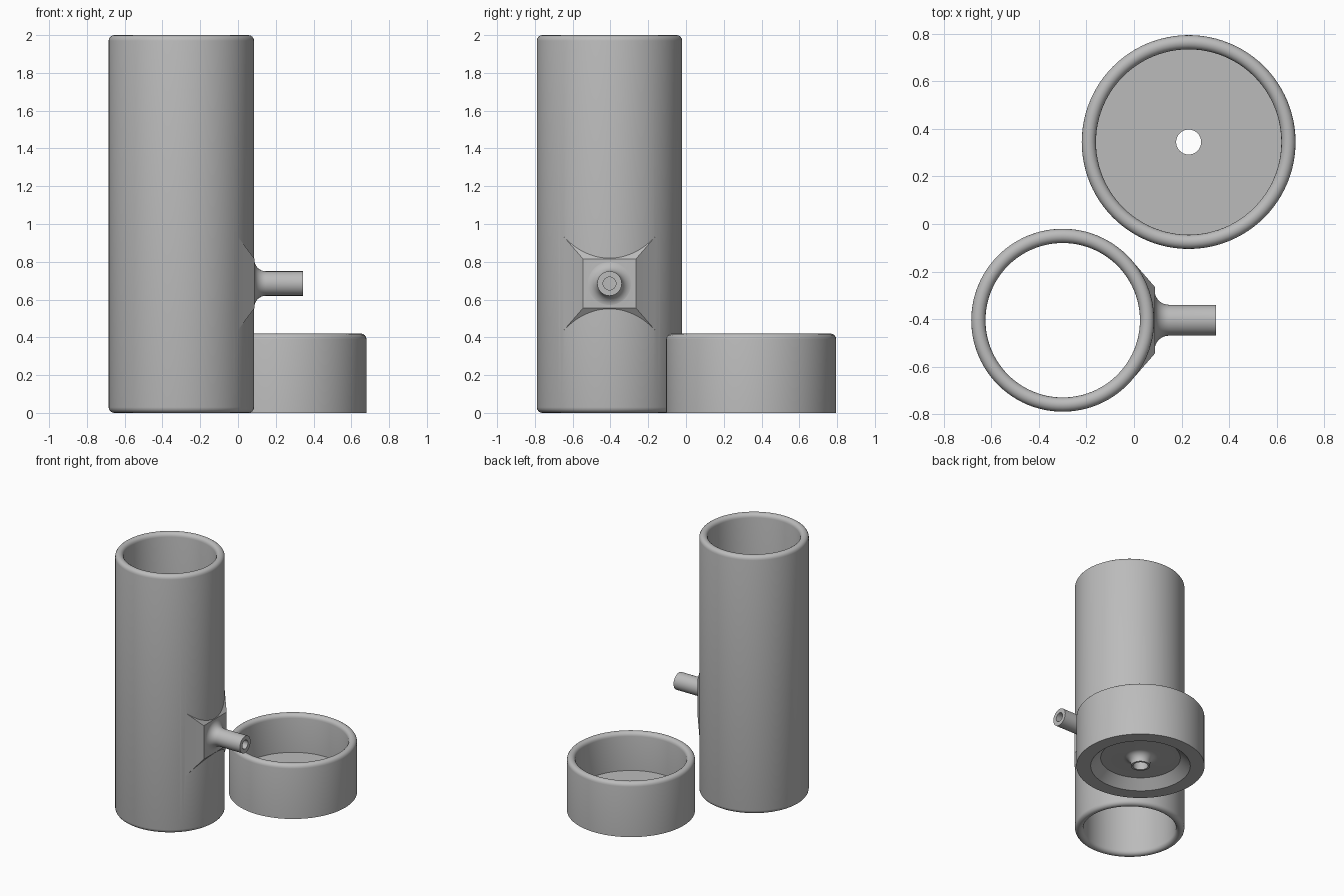
import bpy
import bmesh
from math import pi, sin, cos, radians
from mathutils import Matrix, Vector

if "Cube" in bpy.data.objects:
    bpy.data.objects.remove(bpy.data.objects["Cube"], do_unlink=True)

grey = bpy.data.materials.new("plain grey")
grey.use_nodes = True
colour = (0.5, 0.5, 0.5, 1)
grey.diffuse_color = colour
grey.node_tree.nodes["Principled BSDF"].inputs["Base Color"].default_value = colour


def add_object(name, bm):
    bmesh.ops.recalc_face_normals(bm, faces=bm.faces)
    mesh = bpy.data.meshes.new(name)
    bm.to_mesh(mesh)
    bm.free()
    mesh.materials.append(grey)
    obj = bpy.data.objects.new(name, mesh)
    bpy.context.collection.objects.link(obj)
    return obj


def arc(cx, cz, r, start, end, steps=8):
    """Points on an arc, angles in degrees."""
    angles = [radians(start + (end - start) * i / steps) for i in range(steps + 1)]
    return [(cx + r * cos(a), cz + r * sin(a)) for a in angles]


def lathe(name, profile, matrix, steps=96):
    """Revolve a closed (radius, height) profile about z, then place it."""
    bm = bmesh.new()
    verts = [bm.verts.new((r, 0, z)) for r, z in profile]
    edges = [bm.edges.new((verts[i - 1], verts[i])) for i in range(len(verts))]
    bmesh.ops.spin(bm, geom=verts + edges, cent=(0, 0, 0), axis=(0, 0, 1),
                   angle=2 * pi, steps=steps, use_merge=True)
    bmesh.ops.remove_doubles(bm, verts=bm.verts, dist=1e-5)
    bmesh.ops.transform(bm, matrix=matrix, verts=bm.verts)
    return add_object(name, bm)


def cylinder(name, radius, depth, matrix, segments=96):
    bm = bmesh.new()
    bmesh.ops.create_cone(bm, cap_ends=True, segments=segments, radius1=radius,
                          radius2=radius, depth=depth, matrix=matrix)
    return add_object(name, bm)


def combine(target, other, operation):
    mod = target.modifiers.new(operation.lower(), "BOOLEAN")
    mod.operation, mod.object, mod.solver = operation, other, "EXACT"
    bpy.context.view_layer.objects.active = target
    bpy.ops.object.modifier_apply(modifier=mod.name)
    bpy.data.objects.remove(other, do_unlink=True)


def smooth(obj):
    bpy.ops.object.select_all(action="DESELECT")
    obj.select_set(True)
    bpy.context.view_layer.objects.active = obj
    bpy.ops.object.shade_smooth_by_angle(angle=radians(30))


# Tall open tube with fully rounded rims
TUBE = Vector((-0.30, -0.405, 0))
OUT, IN, RIM = 0.385, 0.325, 0.03
mid = (OUT + IN) / 2
profile = arc(mid, RIM, RIM, 180, 360) + arc(mid, 2 - RIM, RIM, 0, 180)
tube = lathe("tall_tube", profile, Matrix.Translation(TUBE))

# Tapered mounting pad on the tube's left side
SPOUT_Z = 0.685
pad_mesh = bmesh.new()
rings = []
for x, hy, hz in ((-0.02, 0.264, 0.273), (0.088, 0.14, 0.13)):
    rings.append([pad_mesh.verts.new((x, TUBE.y + sy * hy, SPOUT_Z + sz * hz))
                  for sy, sz in ((-1, -1), (1, -1), (1, 1), (-1, 1))])
    pad_mesh.faces.new(rings[-1])
for i in range(4):
    pad_mesh.faces.new((rings[0][i - 1], rings[0][i], rings[1][i], rings[1][i - 1]))
pad = add_object("spout_pad", pad_mesh)

# Spout with a filleted root, pointing along +x
along_x = Matrix.Rotation(pi / 2, 4, "Y")
spout_place = Matrix.Translation((0, TUBE.y, SPOUT_Z)) @ along_x
R, FILLET, BASE = 0.065, 0.06, 0.087
profile = [(0, 0.05), (R + FILLET, 0.05)]
profile += arc(R + FILLET, BASE + FILLET, FILLET, 270, 180)
profile += [(R, 0.345), (0, 0.345)]
spout = lathe("spout", profile, spout_place, 48)
combine(pad, spout, "UNION")
core = cylinder("core_cutter", IN + 0.012, 3,
                Matrix.Translation(TUBE + Vector((0, 0, 1))))
combine(pad, core, "DIFFERENCE")
combine(tube, pad, "UNION")
bore = cylinder("bore_cutter", 0.034, 0.6,
                Matrix.Translation((0.2, TUBE.y, SPOUT_Z)) @ along_x, 32)
combine(tube, bore, "DIFFERENCE")
smooth(tube)

# Shallow cup: rounded rim, raised floor, recessed underside with drain nozzle
HOLE, NOZZLE, UNDER, FLOOR, TOP = 0.0525, 0.067, 0.065, 0.125, 0.42
profile = [(HOLE, FLOOR), (HOLE, 0), (NOZZLE, 0)]
profile += arc(NOZZLE + 0.055, UNDER - 0.055, 0.055, 180, 90)
profile += [(0.28, UNDER), (0.35, 0), (0.45, 0)]
profile += arc(0.42, TOP - RIM, RIM, 0, 180)
profile += [(0.39, FLOOR)]
cup = lathe("shallow_cup", profile, Matrix.Translation((0.23, 0.345, 0)))
smooth(cup)
